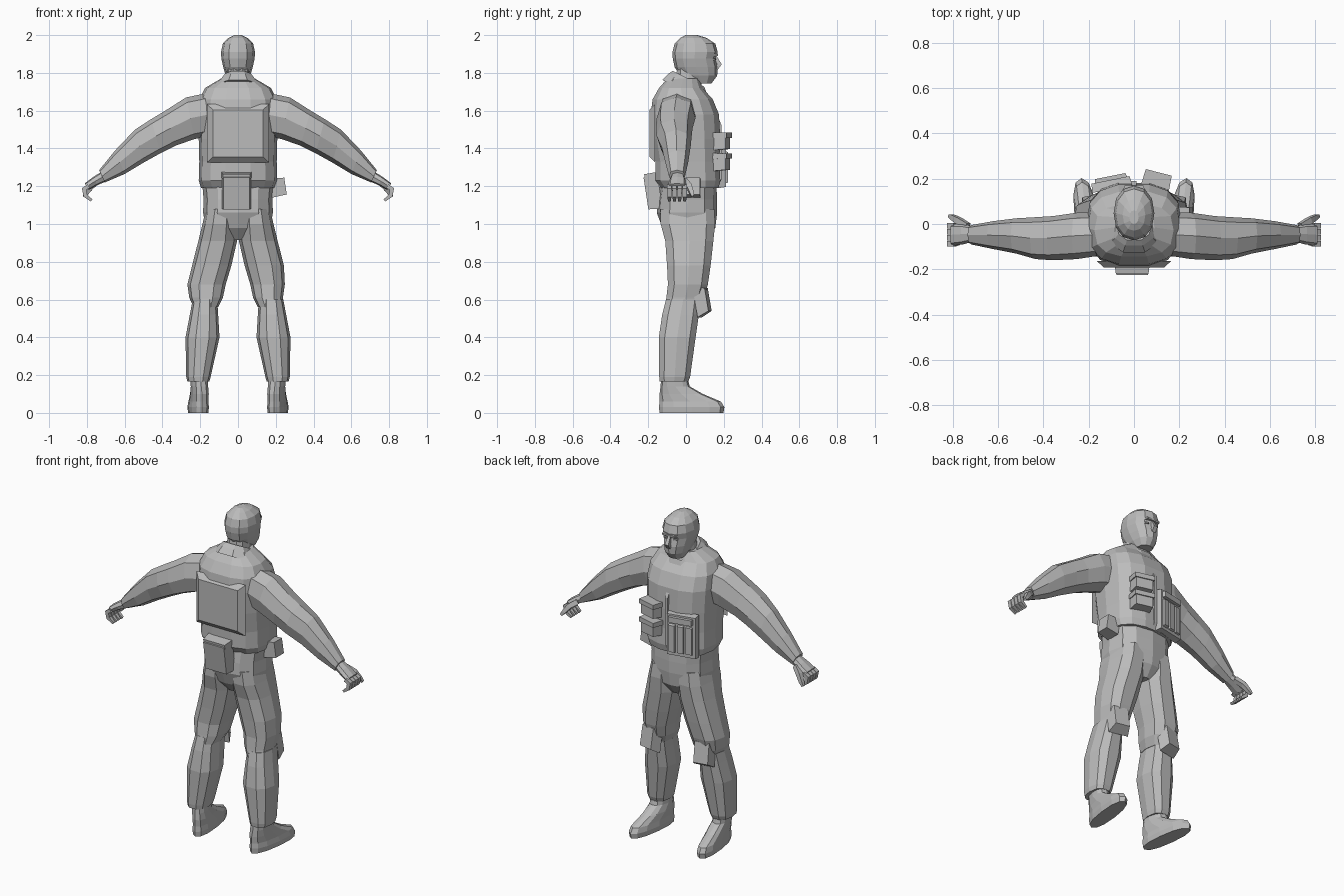
import bpy, bmesh, math
from mathutils import Vector, Matrix

cloth = bpy.data.materials.new("grey_cloth")
cloth.diffuse_color = (0.5, 0.5, 0.5, 1)


def finish(name, bm):
    bmesh.ops.recalc_face_normals(bm, faces=bm.faces)
    me = bpy.data.meshes.new(name)
    bm.to_mesh(me)
    bm.free()
    me.materials.append(cloth)
    ob = bpy.data.objects.new(name, me)
    bpy.context.collection.objects.link(ob)
    return ob


def spow(v, p):
    return math.copysign(abs(v) ** p, v)


# Each ring is (x1, z1, x2, z2, y_min, y_max): two points in the xz plane plus a depth range
def loft(name, rings, n=10, p=0.8, s=1, slope=0, shear=0):
    bm = bmesh.new()
    loops = []
    for x1, z1, x2, z2, y0, y1 in rings:
        loop = []
        for i in range(n):
            t = 2 * math.pi * i / n
            c, d = spow(math.cos(t), p), spow(math.sin(t), p)
            y = (y0 + y1) / 2 + d * (y1 - y0) / 2
            x = (x1 + x2) / 2 + c * (x2 - x1) / 2 + shear * (y + 0.14)
            z = (z1 + z2) / 2 + c * (z2 - z1) / 2 + slope * y
            loop.append(bm.verts.new((s * x, y, z)))
        loops.append(loop)
    for a, b in zip(loops, loops[1:]):
        for i in range(n):
            j = (i + 1) % n
            bm.faces.new((a[i], a[j], b[j], b[i]))
    bm.faces.new(loops[0])
    bm.faces.new(loops[-1])
    return finish(name, bm)


# Symmetric rings (half_width, z, y_min, y_max)
def body(name, rings, **kw):
    return loft(name, [(-w, z, w, z, a, b) for w, z, a, b in rings], **kw)


# Box whose outer (+y) face is shrunk by taper
def pouch(name, loc, size, turn=0, tilt=0, taper=0.85):
    bm = bmesh.new()
    bmesh.ops.create_cube(bm, size=1)
    for v in bm.verts:
        if v.co.y > 0:
            v.co.x *= taper
            v.co.z *= taper
    m = (Matrix.Translation(loc) @ Matrix.Rotation(turn, 4, 'Z')
         @ Matrix.Rotation(tilt, 4, 'X') @ Matrix.Diagonal((*size, 1)))
    bmesh.ops.transform(bm, matrix=m, verts=bm.verts)
    return finish(name, bm)


# Tapered four-sided tube through points
def tube(name, pts, radii, s=1):
    bm = bmesh.new()
    loops = []
    for i, q in enumerate(pts):
        d = Vector(pts[min(i + 1, len(pts) - 1)]) - Vector(pts[max(i - 1, 0)])
        side = d.cross(Vector((0, 1, 0))).normalized()
        up = d.cross(side).normalized()
        loop = []
        for a, b in ((1, 1), (-1, 1), (-1, -1), (1, -1)):
            v = Vector(q) + (side * a + up * b) * radii[i]
            loop.append(bm.verts.new((v.x * s, v.y, v.z)))
        loops.append(loop)
    for a, b in zip(loops, loops[1:]):
        for i in range(4):
            bm.faces.new((a[i], a[(i + 1) % 4], b[(i + 1) % 4], b[i]))
    bm.faces.new(loops[0])
    bm.faces.new(loops[-1])
    return finish(name, bm)


# Head, neck and collar
body("head", [(.045, 1.745, .03, .135), (.065, 1.785, -.03, .165), (.078, 1.83, -.06, .168),
              (.088, 1.875, -.07, .158), (.09, 1.91, -.072, .168), (.08, 1.955, -.06, .155),
              (.05, 1.985, -.03, .11), (.02, 2.0, .0, .06)], n=12, p=.9)
body("neck", [(.075, 1.66, -.07, .09), (.06, 1.82, -.05, .08)])
body("collar", [(.125, 1.70, -.13, .13), (.1, 1.745, -.1, .115), (.08, 1.775, -.075, .10),
                (.068, 1.765, -.06, .09)], slope=-.5)
# Eye opening, nose and brow
tube("nose", [(0, .155, 1.885), (0, .177, 1.845), (0, .16, 1.825)], [.008, .012, .012])
pouch("brow", (0, .155, 1.895), (.10, .028, .012))
for s in (-1, 1):
    pouch("eye", (s * .033, .148, 1.872), (.032, .018, .012), -s * .3, taper=.6)

# Vest and trousers
body("vest", [(.195, 1.19, -.135, .175), (.208, 1.23, -.165, .185), (.205, 1.33, -.165, .18),
              (.208, 1.45, -.185, .185), (.212, 1.58, -.19, .178), (.205, 1.66, -.18, .145),
              (.175, 1.72, -.145, .09), (.09, 1.77, -.10, .07)], n=14, p=.75)
pouch("vest_back_panel", (0, -.178, 1.48), (.33, .03, .31), math.pi, taper=.8)
body("hips", [(.075, .915, -.07, .11), (.17, .98, -.125, .155), (.185, 1.06, -.155, .165),
              (.182, 1.13, -.15, .165), (.19, 1.22, -.135, .16)], n=12)

for s, side in ((-1, "left"), (1, "right")):
    # Legs, thigh folds are fuller on one side
    out = .268 if s < 0 else .248
    loft(side + "_thigh", [(.105, .56, .235, .56, -.115, .07), (.08, .61, out - .01, .61, -.108, .1),
                           (.065, .68, out, .68, -.10, .12), (.035, .78, .243, .78, -.105, .135),
                           (.005, .91, .21, .91, -.115, .15), (.005, 1.0, .188, 1.0, -.14, .16),
                           (.01, 1.08, .17, 1.08, -.14, .155)], n=10, s=s)
    loft(side + "_shin", [(.152, .165, .268, .165, -.142, .015), (.145, .19, .274, .19, -.145, .025),
                          (.098, .40, .278, .40, -.148, .055), (.105, .52, .255, .52, -.13, .072),
                          (.11, .60, .24, .60, -.11, .08)], n=10, s=s)
    pouch(side + "_knee_pad", (s * .178, .088, .595), (.12, .06, .17), -s * .2, .17, .72)
    # Boots
    loft(side + "_boot", [(.143, 0, .238, 0, -.14, .198), (.139, .03, .242, .03, -.143, .203),
                          (.143, .06, .238, .06, -.14, .185), (.143, .10, .238, .10, -.14, .09),
                          (.148, .14, .24, .14, -.135, .02), (.15, .20, .245, .20, -.13, .005)],
         n=12, p=.85, s=s, shear=.12)
    # Sleeves
    loft(side + "_sleeve", [(.13, 1.70, .18, 1.46, -.14, .05), (.275, 1.67, .23, 1.45, -.155, .05),
                            (.385, 1.60, .33, 1.415, -.16, .035), (.46, 1.555, .41, 1.375, -.155, .03),
                            (.545, 1.50, .50, 1.325, -.13, .025), (.65, 1.39, .60, 1.265, -.11, .012),
                            (.735, 1.285, .705, 1.22, -.09, -.005)], n=8, s=s)
    # Hands with curled fingers and thumb
    loft(side + "_palm", [(.725, 1.275, .70, 1.225, -.078, -.01), (.765, 1.25, .745, 1.205, -.09, .0),
                          (.812, 1.215, .79, 1.18, -.096, .0)], n=8, s=s)
    for i in range(4):
        y = -.088 + i * .027
        tube(side + "_finger", [(.79, y, 1.2), (.815, y, 1.185), (.808, y, 1.15), (.775, y, 1.125)],
             [.012, .012, .011, .007], s)
    tube(side + "_thumb", [(.735, -.01, 1.23), (.775, .015, 1.20), (.80, .03, 1.165), (.815, .036, 1.145)],
         [.014, .014, .011, .007], s)

# Stacked front pouches with flaps
for z in (1.435, 1.325):
    pouch("front_pouch", (.10, .185, z), (.12, .075, .09), -.25)
    pouch("pouch_flap", (.10, .19, z + .035), (.128, .078, .03), -.25, taper=.92)
# Magazine pouches and their backing
pouch("magazine_backing", (-.10, .175, 1.32), (.18, .04, .26), .2, taper=.95)
for i in range(3):
    x = -.05 - i * .05
    pouch("magazine_pouch", (x, .198 + (x + .05) * .25, 1.30), (.042, .045, .19), .2)
pouch("magazine_flap", (-.10, .187, 1.415), (.16, .05, .04), .2)
pouch("vest_zip", (0, .182, 1.38), (.02, .012, .34))
# Belt pouches
pouch("back_pouch", (-.008, -.175, 1.168), (.155, .075, .19), math.pi, -.15, .9)
pouch("back_pouch_flap", (-.008, -.187, 1.255), (.16, .065, .03), math.pi, -.15, .9)
pouch("hip_pouch", (.212, .035, 1.195), (.085, .08, .10), -math.pi / 2, .15, .9)
